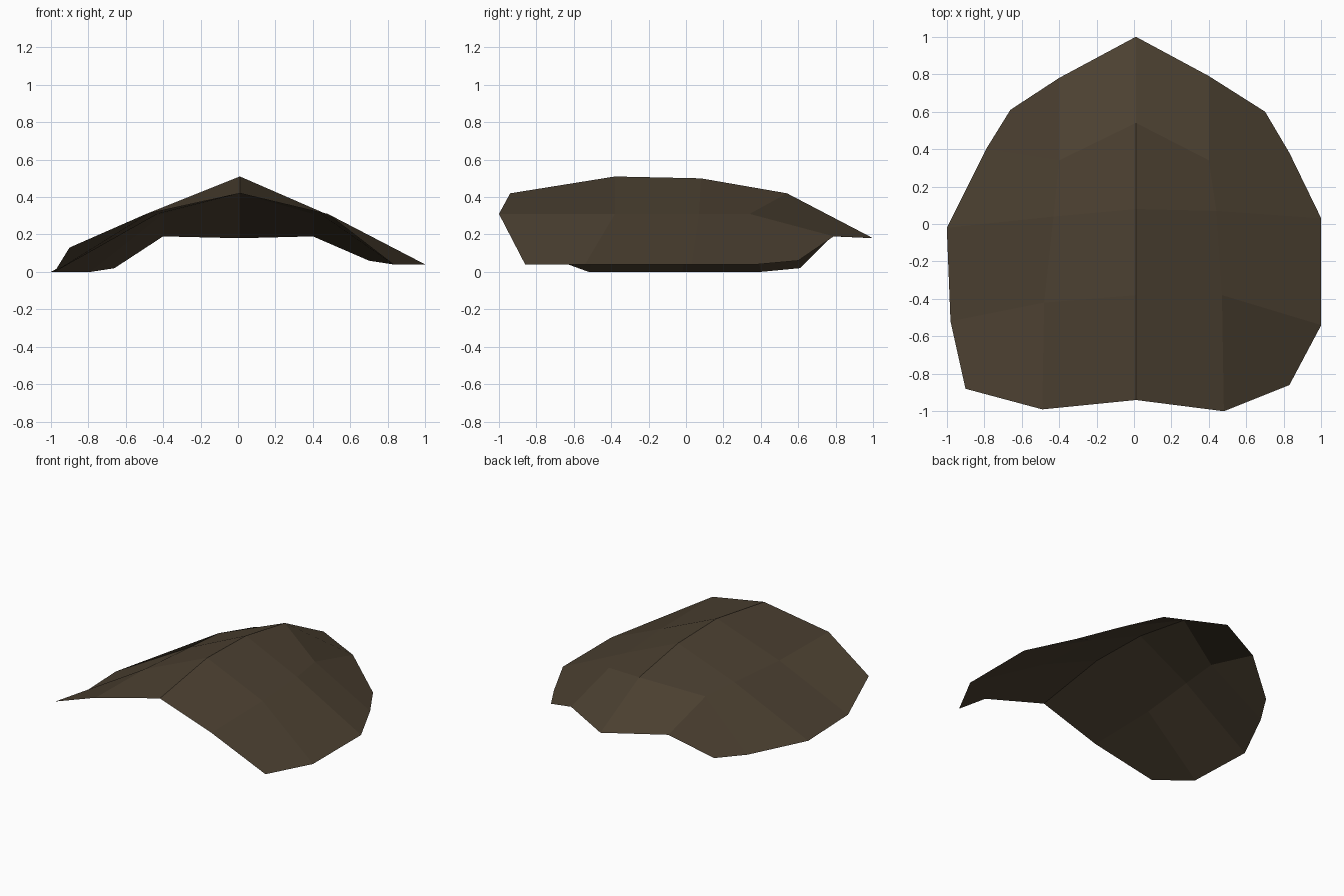
import bpy, bmesh

# Cross-sections of the curled leaf, front to back: left rim, left, ridge, right, right rim
ROWS = [
    [(-0.90, -0.88, 0.13), (-0.49, -0.99, 0.31), (0.01, -0.94, 0.42), (0.48, -1.00, 0.31), (0.83, -0.86, 0.04)],
    [(-0.98, -0.52, 0.00), (-0.48, -0.42, 0.31), (0.01, -0.38, 0.51), (0.47, -0.38, 0.31), (1.00, -0.54, 0.04)],
    [(-1.00, -0.02, 0.00), (-0.43, 0.04, 0.31), (0.01, 0.08, 0.50), (0.44, 0.07, 0.31), (1.00, 0.03, 0.04)],
    [(-0.79, 0.40, 0.00), (-0.40, 0.34, 0.31), (0.01, 0.54, 0.42), (0.40, 0.34, 0.31), (0.83, 0.38, 0.04)],
    [(-0.66, 0.61, 0.02), (-0.40, 0.78, 0.19), (0.01, 1.00, 0.18), (0.40, 0.79, 0.19), (0.70, 0.60, 0.06)],
]

# Single dark brown colour
brown = bpy.data.materials.new("dark_brown")
brown.diffuse_color = (0.072, 0.052, 0.031, 1)

# Skin the sections with flat quads, upper side facing out
bm = bmesh.new()
grid = [[bm.verts.new(p) for p in row] for row in ROWS]
for a, b in zip(grid, grid[1:]):
    for i in range(len(a) - 1):
        bm.faces.new((a[i], a[i + 1], b[i + 1], b[i]))
mesh = bpy.data.meshes.new("leaf_shell")
bm.to_mesh(mesh)
bm.free()
mesh.materials.append(brown)
leaf = bpy.data.objects.new("leaf_shell", mesh)
bpy.context.collection.objects.link(leaf)
